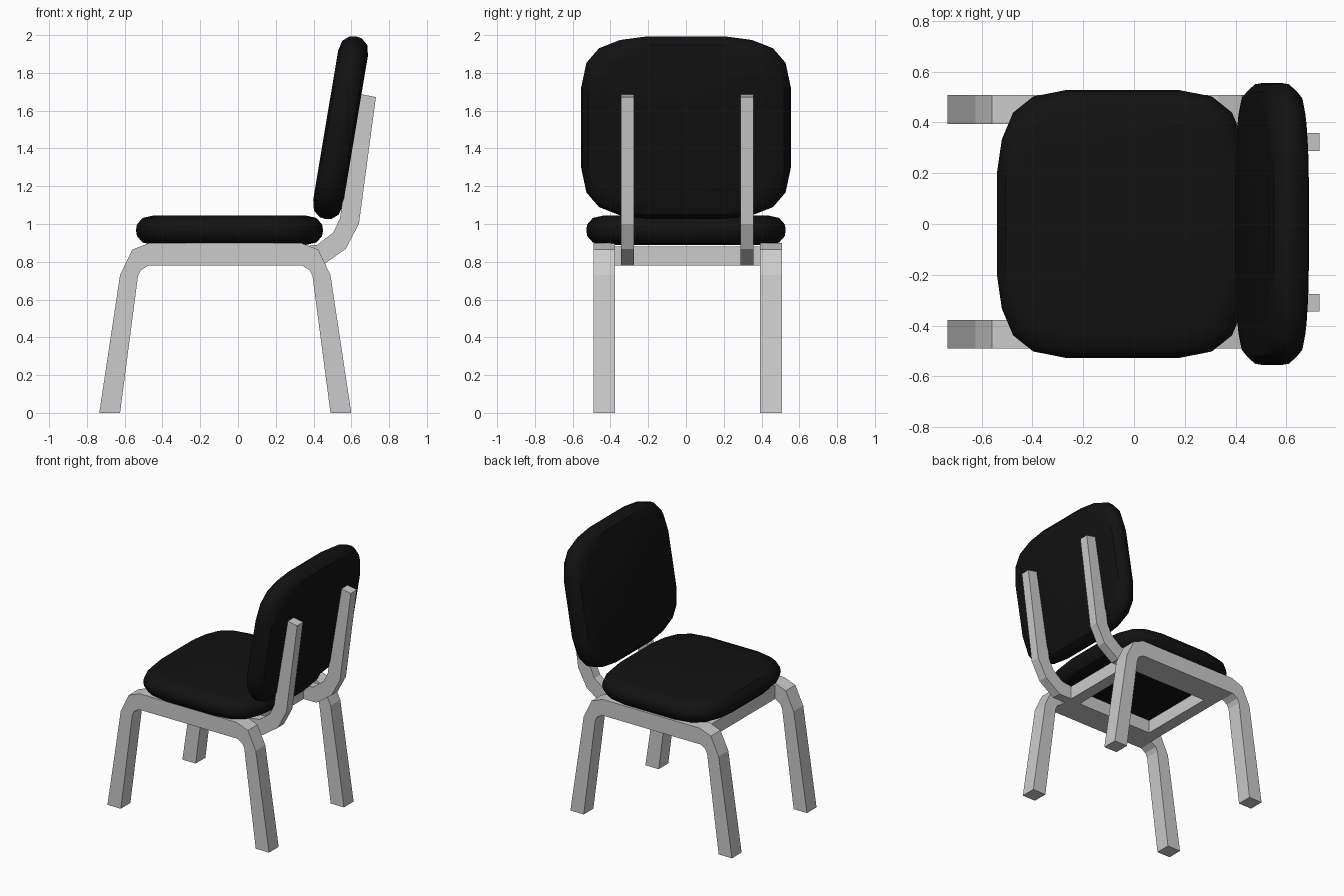
import bpy, math

if "Cube" in bpy.data.objects:
    bpy.data.objects.remove(bpy.data.objects["Cube"])

black = bpy.data.materials.new("black_fabric")
black.diffuse_color = (0.006, 0.006, 0.006, 1)
black.use_nodes = True
black.node_tree.nodes["Principled BSDF"].inputs["Base Color"].default_value = black.diffuse_color


def make(name, verts, faces):
    me = bpy.data.meshes.new(name)
    me.from_pydata(verts, [], faces)
    ob = bpy.data.objects.new(name, me)
    bpy.context.collection.objects.link(ob)
    return ob


def loft(name, rings):
    """Join equal-length rings into a closed solid."""
    n = len(rings[0])
    verts = [p for r in rings for p in r]
    faces = [(k * n + i, k * n + (i + 1) % n, (k + 1) * n + (i + 1) % n, (k + 1) * n + i)
             for k in range(len(rings) - 1) for i in range(n)]
    faces += [tuple(reversed(range(n))), tuple(range(len(verts) - n, len(verts)))]
    return make(name, verts, faces)


def strip(name, outer, inner, y0, y1):
    """Bent square bar in the XZ plane, made of matching outer and inner edges."""
    verts, faces = [], []
    for o, i in zip(outer, inner):
        verts += [(o[0], y0, o[1]), (o[0], y1, o[1]), (i[0], y1, i[1]), (i[0], y0, i[1])]
    n = len(outer)
    for k in range(n - 1):
        a, b = 4 * k, 4 * k + 4
        faces += [(a + j, a + (j + 1) % 4, b + (j + 1) % 4, b + j) for j in range(4)]
    e = 4 * n - 4
    faces += [(3, 2, 1, 0), (e, e + 1, e + 2, e + 3)]
    return make(name, verts, faces)


def pad(name, hx, hy, thick, loc, tilt=0):
    """Cushion with rounded corners and rolled rim."""
    q = [(1, .37), (.96, .63), (.87, .83), (.71, .95), (.44, 1)]
    outline = q + [(-x, y) for x, y in reversed(q)]
    outline += [(-x, -y) for x, y in outline]
    profile = [(.09, -.5), (.035, -.42), (.005, -.2), (0, 0), (.005, .2), (.035, .42), (.09, .5)]
    rings = [[(x * (hx - d), y * (hy - d), t * thick) for x, y in outline] for d, t in profile]
    ob = loft(name, rings)
    ob.location = loc
    ob.rotation_euler = (0, tilt, 0)
    ob.data.materials.append(black)
    bpy.ops.object.select_all(action='DESELECT')
    ob.select_set(True)
    bpy.context.view_layer.objects.active = ob
    bpy.ops.object.shade_smooth_by_angle(angle=math.radians(35))
    return ob


# Cushions
pad("seat_cushion", .495, .528, .155, (-.045, 0, .967))
pad("back_cushion", .49, .555, .16, (.543, 0, 1.51), math.radians(-80.5))

# Side frames: arched leg pairs
cx = -.0675
half_out = [(.667, 0), (.557, .73), (.492, .865), (.40, .90)]
half_in = [(.557, 0), (.462, .725), (.447, .755), (.408, .78)]
arch = lambda h: [(cx - x, z) for x, z in h] + [(cx + x, z) for x, z in reversed(h)]
for side, y0, y1 in (("right", -.49, -.377), ("left", .393, .507)):
    strip(side + "_leg_frame", arch(half_out), arch(half_in), y0, y1)

# Back posts
post_out = [(.34, .78), (.445, .78), (.57, .868), (.64, 1.0), (.73, 1.672)]
post_in = [(.34, .88), (.42, .89), (.505, .955), (.54, 1.03), (.635, 1.69)]
for side, y0, y1 in (("right", -.345, -.275), ("left", .288, .358)):
    strip(side + "_back_post", post_out, post_in, y0, y1)

# Under-seat frame with rectangular opening
x0, x1, y0, y1, w = -.47, .34, -.38, .395, .09
rect = lambda d, z: [(x0 + d, y0 + d, z), (x1 - d, y0 + d, z), (x1 - d, y1 - d, z), (x0 + d, y1 - d, z)]
loops = [rect(0, .78), rect(0, .88), rect(w, .88), rect(w, .78)]
faces = [(4 * k + i, 4 * k + (i + 1) % 4, 4 * ((k + 1) % 4) + (i + 1) % 4, 4 * ((k + 1) % 4) + i)
         for k in range(4) for i in range(4)]
make("under_seat_frame", [p for r in loops for p in r], faces)

# Consistent outward normals
import bmesh
for ob in bpy.data.objects:
    bm = bmesh.new()
    bm.from_mesh(ob.data)
    bmesh.ops.recalc_face_normals(bm, faces=bm.faces)
    bm.to_mesh(ob.data)
    bm.free()
